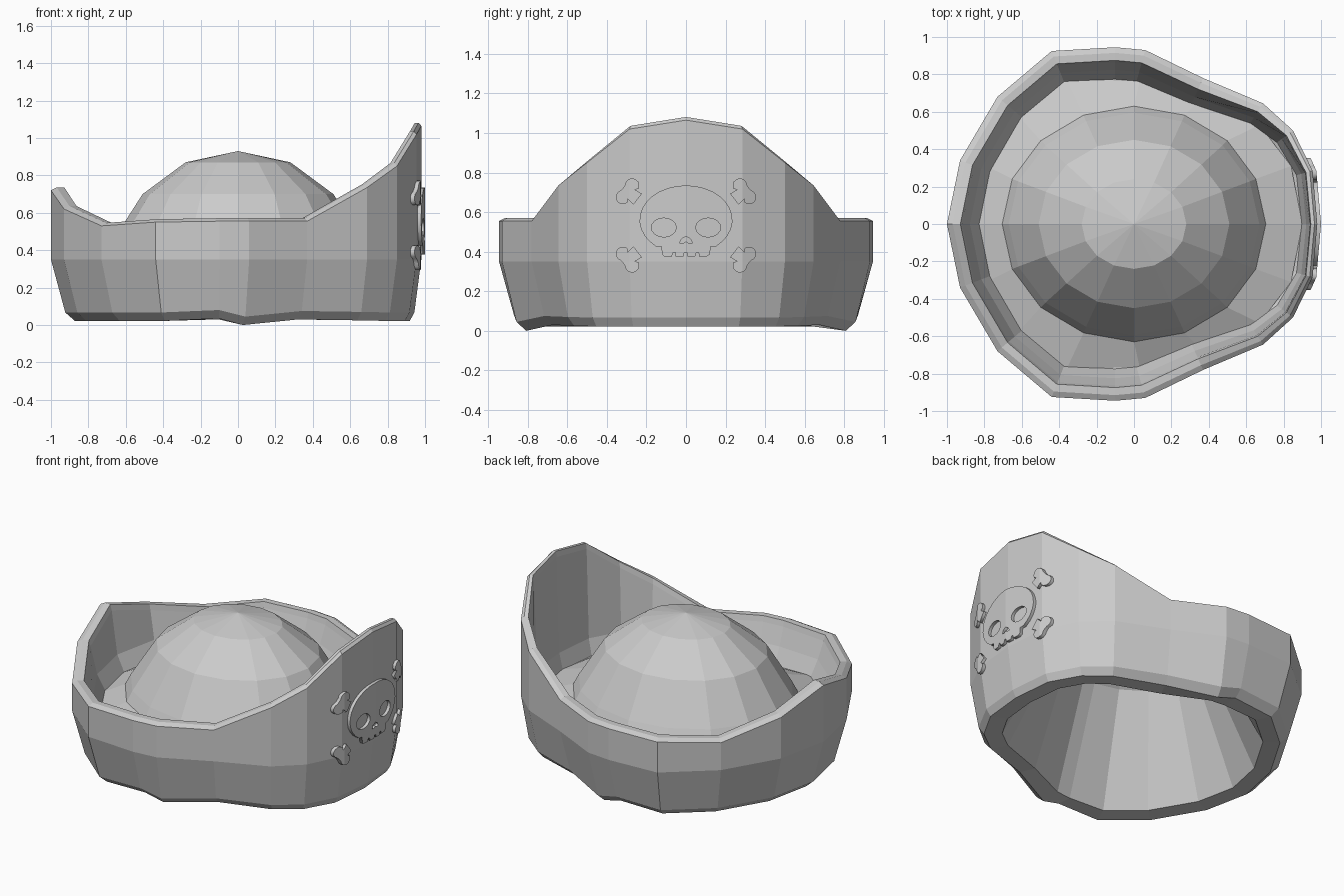
import bpy, bmesh, math
from mathutils import Vector

if "Cube" in bpy.data.objects:
    bpy.data.objects.remove(bpy.data.objects["Cube"])


def mirror_loop(half):
    """Half outline (y >= 0, both ends on the centre line) to a full loop."""
    return half + [(p[0], -p[1]) + tuple(p[2:]) for p in half[-2:0:-1]]


def add_object(name, bm):
    me = bpy.data.meshes.new(name)
    bm.to_mesh(me)
    bm.free()
    ob = bpy.data.objects.new(name, me)
    bpy.context.collection.objects.link(ob)
    return ob


def bridge(bm, a, b):
    n = len(a)
    for i in range(n):
        j = (i + 1) % n
        bm.faces.new((b[i], b[j], a[j], a[i]))


# Turned-up brim: x, y, top height, bottom height
outline = mirror_loop([
    (-1.0, 0, .72, .022), (-.93, .34, .62, .022), (-.73, .68, .53, .022),
    (-.44, .925, .55, .022), (-.10, .945, .555, .035), (.06, .93, .555, 0),
    (.37, .78, .555, .03), (.69, .645, .735, .025), (.85, .50, .85, .022),
    (.955, .285, 1.02, .022), (.98, 0, 1.065, .022)])
n = len(outline)
inward = []
for i in range(n):
    p, q, r = (Vector(outline[k % n][:2]) for k in (i - 1, i, i + 1))
    d1, d2 = (q - p).normalized(), (r - q).normalized()
    n1, n2 = Vector((d1.y, -d1.x)), Vector((d2.y, -d2.x))
    inward.append((n1 + n2) / (1 + n1.dot(n2)))

# Cross-section from the opening round to the inner floor:
# inset, height as a function of (top, bottom)
section = [
    (.225, lambda t, b: .03), (.125, lambda t, b: b),
    (.075, lambda t, b: .045 + b), (0, lambda t, b: .35),
    (0, lambda t, b: t), (.03, lambda t, b: t + .016),
    (.07, lambda t, b: t + .016), (.08, lambda t, b: t - .02),
    (.12, lambda t, b: .42), (.17, lambda t, b: .315),
    (.23, lambda t, b: .30)]
bm = bmesh.new()
rings = []
# Lining inside the head opening
for rx, ry, z in ((.26, .22, .84), (.49, .43, .67)):
    ring = []
    for x, y, t, b in outline:
        a = math.atan2(y, x)
        ring.append(bm.verts.new((rx * math.cos(a), ry * math.sin(a), z)))
    rings.append(ring)
for k, (inset, height) in enumerate(section):
    ring = []
    for (x, y, t, b), m in zip(outline, inward):
        # the wall is thinner at the emblem, the lip around the opening less so
        thin = 1 - (.25 if k == 0 else .53) * max(0, x) ** 2
        q = Vector((x, y)) + m * inset * thin
        ring.append(bm.verts.new((q.x, q.y, height(t, b))))
    rings.append(ring)
top = bm.verts.new((0, 0, .90))
for i in range(n):
    bm.faces.new((rings[0][i], rings[0][(i + 1) % n], top))
for a, b in zip(rings, rings[1:]):
    bridge(bm, a, b)
add_object("brim", bm)

# Domed crown flaring into the floor of the brim
bm = bmesh.new()
floor = mirror_loop([(.90, 0), (.84, .31), (.67, .53), (.35, .66), (.03, .765),
                     (-.36, .775), (-.62, .58), (-.77, .30), (-.83, 0)])
levels = [(.28, .24, .87), (.51, .45, .70), (.67, .595, .45), (.705, .63, .38)]
rings = [[bm.verts.new((rx * math.cos(math.tau * i / 16),
                        ry * math.sin(math.tau * i / 16), z))
          for i in range(16)] for rx, ry, z in levels]
rings.append([bm.verts.new((x, y, .318)) for x, y in floor])
apex = bm.verts.new((0, 0, .93))
for i in range(16):
    bm.faces.new((apex, rings[0][i], rings[0][(i + 1) % 16]))
for a, b in zip(rings, rings[1:]):
    bridge(bm, a, b)
add_object("crown", bm)


# Raised emblem plates that follow the front of the brim
def wall_x(y):
    y = abs(y)
    return .98 - .088 * min(y, .285) - .45 * max(0, y - .285)


def plate(name, loops):
    cu = bpy.data.curves.new(name, 'CURVE')
    cu.dimensions, cu.fill_mode, cu.extrude = '2D', 'BOTH', .012
    for loop in loops:
        sp = cu.splines.new('POLY')
        sp.points.add(len(loop) - 1)
        for pt, (u, v) in zip(sp.points, loop):
            pt.co = (u, v, 0, 1)
        sp.use_cyclic_u = True
    tmp = bpy.data.objects.new(name + "_outline", cu)
    bpy.context.collection.objects.link(tmp)
    dg = bpy.context.evaluated_depsgraph_get()
    me = bpy.data.meshes.new_from_object(tmp.evaluated_get(dg))
    bpy.data.objects.remove(tmp)
    bm = bmesh.new()
    bm.from_mesh(me)
    bmesh.ops.remove_doubles(bm, verts=bm.verts, dist=1e-5)
    for cut in (-.285, 0, .285):
        bmesh.ops.bisect_plane(bm, geom=bm.verts[:] + bm.edges[:] + bm.faces[:],
                               plane_co=(cut, 0, 0), plane_no=(1, 0, 0))
    for v in bm.verts:
        u, w, d = v.co
        v.co = (wall_x(u) + .008 + d, u, w)
    add_object(name, bm)


def arc(cx, cy, rx, ry, a0, a1, steps):
    return [(cx + rx * math.cos(math.radians(a0 + (a1 - a0) * i / steps)),
             cy + ry * math.sin(math.radians(a0 + (a1 - a0) * i / steps)))
            for i in range(steps + 1)]


# Skull with eye and nose holes and four teeth
skull = arc(0, .56, .235, .175, -50, 230, 24)
skull += [(-.125, .425), (-.12, .385)]
for c in (-.088, -.03, .03, .088):
    skull += [(c - .022, .376), (c + .016, .376), (c + .022, .395), (c + .034, .395)]
skull = skull[:-2] + [(.12, .385), (.125, .425)]
eyes = [arc(s * .112, .522, .063, .048, 0, 337.5, 15) for s in (-1, 1)]
nose = [(0, .478), (.022, .465), (.032, .445), (.015, .442), (0, .452),
        (-.015, .442), (-.032, .445), (-.022, .465)]
plate("skull", [skull] + eyes + [nose])

# Four bone ends around the skull
knob = [(-.045, -.035), (-.005, -.03)] + arc(.02, -.038, .036, .036, 190, 395, 7)
knob += [(.048, 0)] + arc(.02, .038, .036, .036, -35, 170, 7)
knob += [(-.005, .03), (-.045, .035)]
for sy, label in ((1, "left"), (-1, "right")):
    for sz, cz, level in ((1, .693, "upper"), (-1, .372, "lower")):
        a = math.radians(38)
        pts = [(sy * (.28 + u * math.cos(a) - v * math.sin(a)),
                cz + sz * (u * math.sin(a) + v * math.cos(a))) for u, v in knob]
        plate(f"bone_{level}_{label}", [pts])
